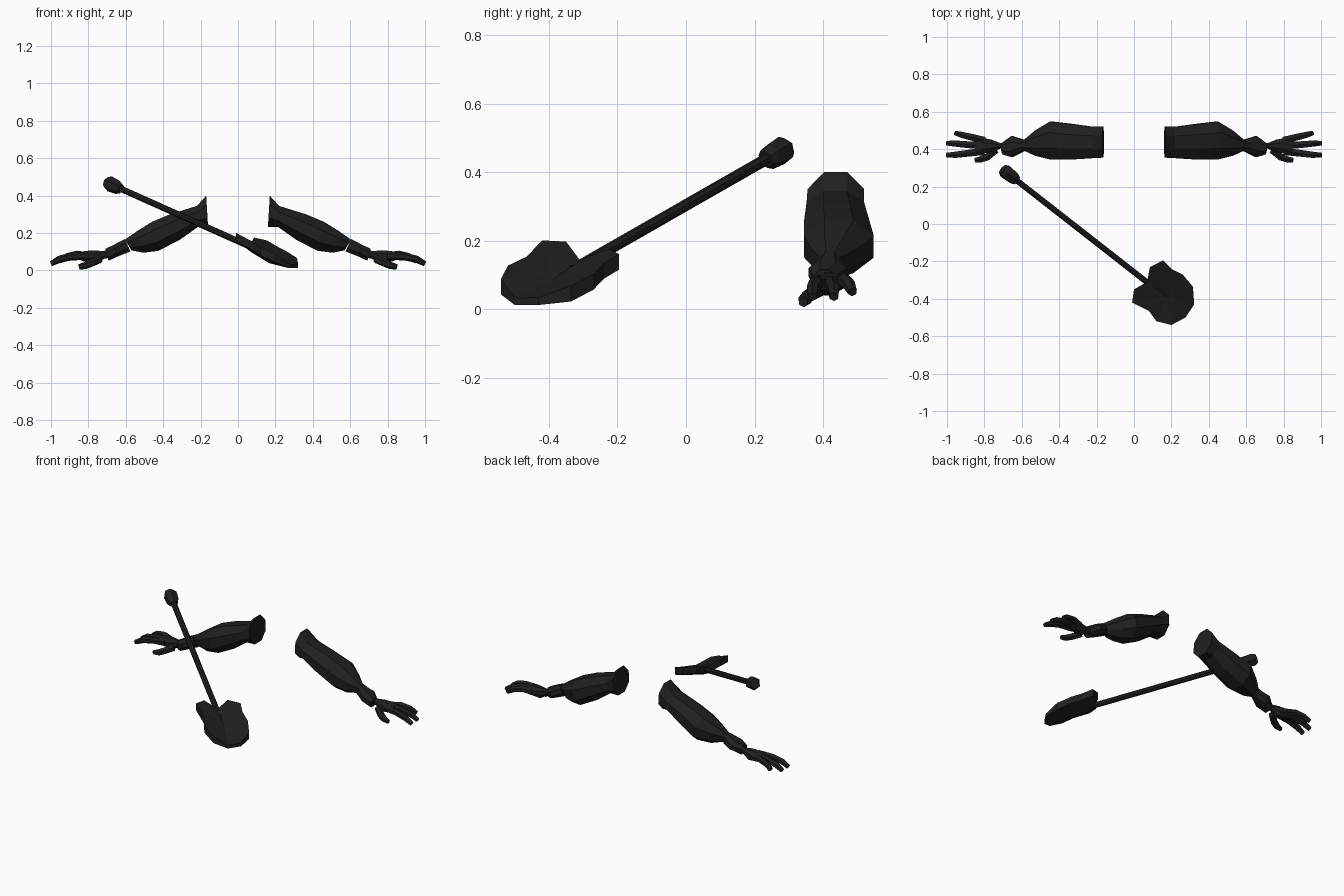
import bpy, bmesh, math
from mathutils import Vector

if "Cube" in bpy.data.objects:
    bpy.data.objects.remove(bpy.data.objects["Cube"])

dark = bpy.data.materials.new("charcoal black")
dark.diffuse_color = (0.014, 0.014, 0.014, 1)
dark.use_nodes = True
dark.node_tree.nodes["Principled BSDF"].inputs["Base Color"].default_value = dark.diffuse_color


def finish(name, bm):
    bmesh.ops.recalc_face_normals(bm, faces=bm.faces)
    me = bpy.data.meshes.new(name)
    bm.to_mesh(me)
    bm.free()
    me.materials.append(dark)
    ob = bpy.data.objects.new(name, me)
    bpy.context.collection.objects.link(ob)


def loft(name, rings):
    """Skin rings of equal length and cap both ends."""
    bm = bmesh.new()
    vs = [[bm.verts.new(p) for p in r] for r in rings]
    n = len(vs[0])
    for a, b in zip(vs, vs[1:]):
        for i in range(n):
            j = (i + 1) % n
            bm.faces.new((a[i], a[j], b[j], b[i]))
    bm.faces.new(vs[0])
    bm.faces.new(vs[-1])
    finish(name, bm)


def tube(name, pts, radii, sides, side=1):
    """Tapered faceted tube along a path."""
    pts = [Vector((p[0] * side, p[1], p[2])) for p in pts]
    rings = []
    for i, (p, r) in enumerate(zip(pts, radii)):
        t = (pts[min(i + 1, len(pts) - 1)] - pts[max(i - 1, 0)]).normalized()
        u = t.cross(Vector((0, 0, 1))).normalized()
        v = u.cross(t)
        angs = [2 * math.pi * (k + 0.5) / sides for k in range(sides)]
        rings.append([p + r * (math.cos(a) * u + math.sin(a) * v) for a in angs])
    loft(name, rings)


# Arm sections: top x, top z, bottom x, bottom z, front y, back y
arm = [
    (.170, .400, .160, .232, .355, .52),
    (.220, .345, .215, .232, .352, .52),
    (.365, .300, .310, .165, .345, .535),
    (.460, .260, .425, .105, .345, .548),
    (.540, .210, .505, .095, .365, .50),
    (.605, .165, .570, .108, .395, .445),
]
cuff = [
    (.605, .168, .575, .102, .390, .450),
    (.665, .137, .640, .076, .358, .470),
    (.710, .115, .692, .052, .372, .435),
]
palm = [
    (.690, .110, .680, .068, .400, .432),
    (.720, .104, .712, .064, .403, .432),
    (.765, .107, .755, .040, .385, .450),
    (.815, .105, .825, .048, .375, .462),
    (.850, .095, .850, .058, .372, .462),
]
# Digit paths with radii
digits = {
    "back_finger": [(.80, .447, .075), (.86, .462, .085), (.915, .475, .073), (.955, .486, .05)],
    "middle_finger": [(.80, .418, .078), (.89, .424, .075), (.955, .430, .060), (1.0, .432, .036)],
    "front_finger": [(.80, .388, .078), (.89, .378, .075), (.955, .370, .060), (1.0, .369, .036)],
    "thumb": [(.74, .395, .06), (.785, .358, .04), (.82, .345, .025), (.85, .342, .02)],
}


def section(s, side):
    tx, tz, bx, bz, y0, y1 = s
    c = Vector(((tx + bx) / 2, (y0 + y1) / 2, (tz + bz) / 2))
    u = Vector(((tx - bx) / 2, 0, (tz - bz) / 2))
    ring = []
    for k in range(8):
        a = math.pi * (k + .5) / 4
        f = 1 / math.cos(math.pi / 8)
        p = c + u * math.sin(a) * f + Vector((0, (y1 - y0) / 2 * math.cos(a) * f, 0))
        ring.append((p.x * side, p.y, p.z))
    return ring


for side, label in ((1, "right"), (-1, "left")):
    for part, secs in (("forearm", arm), ("cuff", cuff), ("palm", palm)):
        loft(f"{label}_{part}", [section(s, side) for s in secs])
    for name, path in digits.items():
        tube(f"{label}_{name}", path, (.022, .021, .019, .014), 6, side)

# Shovel handle with a hexagonal grip
top, low = Vector((-.645, .247, .445)), Vector((.10, -.335, .112))
tube("shovel_handle", [top, low], (.017, .017), 8)
axis = (low - top).normalized()
tube("shovel_grip", [top + axis * d for d in (.025, 0, -.055, -.078)],
     (.026, .038, .042, .030), 6)

# Shovel blade outline seen from above, starting at the handle notch
outline = [(.07, -.31), (.085, -.23), (.155, -.195), (.20, -.24), (.26, -.27),
           (.315, -.335), (.322, -.43), (.275, -.50), (.20, -.54), (.12, -.52),
           (.08, -.465), (.03, -.44), (-.01, -.42), (.0, -.35)]


def blade_z(x, y):
    # tilted plane folded down along the handle line
    s = abs((x - .07) * .61 + (y + .31) * .79)
    return .26 - .45 * x + .152 * y - .038 * (1 - min(1, s / .10))


bm = bmesh.new()
up, down = [], []
for x, y in outline:
    z = blade_z(x, y)
    up.append(bm.verts.new((x, y, z)))
    down.append(bm.verts.new((x, y, max(z - .045, .012))))
mid_up = bm.verts.new((.175, -.39, blade_z(.175, -.39)))
mid_down = bm.verts.new((.165, -.385, blade_z(.165, -.385) - .05))
for i in range(len(outline)):
    j = (i + 1) % len(outline)
    bm.faces.new((up[i], up[j], mid_up))
    bm.faces.new((down[j], down[i], mid_down))
    bm.faces.new((up[j], up[i], down[i], down[j]))
finish("shovel_blade", bm)
